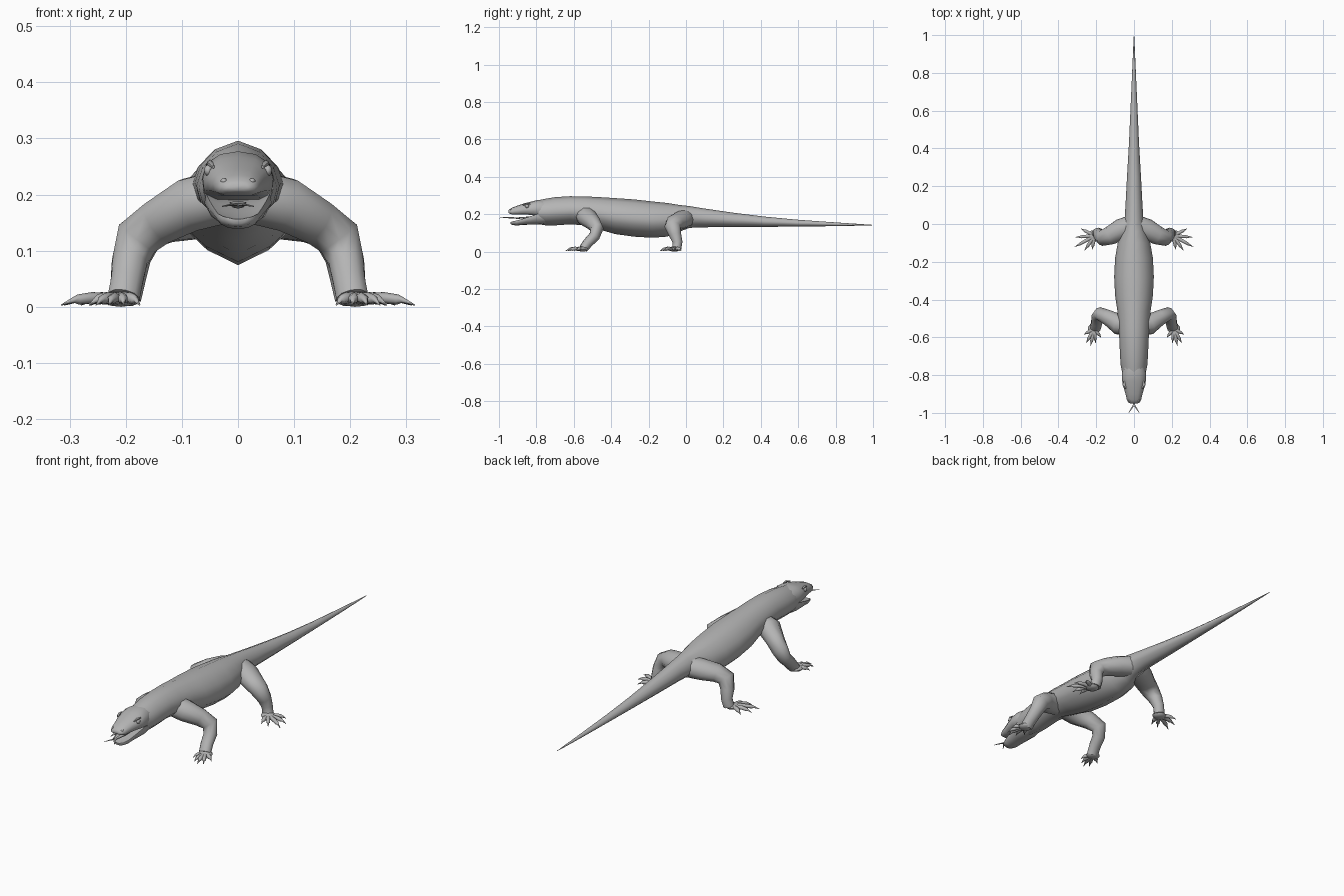
import bpy, bmesh, math
from mathutils import Vector, Matrix

cube = bpy.data.objects.get("Cube")
if cube:
    bpy.data.objects.remove(cube, do_unlink=True)

skin = bpy.data.materials.new("grey skin")
skin.use_nodes = True
GREY = (0.46, 0.46, 0.46, 1)
skin.diffuse_color = GREY
skin.node_tree.nodes["Principled BSDF"].inputs["Base Color"].default_value = GREY


def add_loft(bm, rings):
    """Bridge closed rings of points and cap both ends."""
    loops = [[bm.verts.new(p) for p in ring] for ring in rings]
    n = len(loops[0])
    for a, b in zip(loops, loops[1:]):
        for i in range(n):
            j = (i + 1) % n
            bm.faces.new((a[i], a[j], b[j], b[i]))
    bm.faces.new(loops[0])
    bm.faces.new(loops[-1])


def add_tube(bm, path, ref, sides=8):
    """Elliptical tube; each path entry is x, y, z, radius along ref, other radius."""
    pts = [Vector(p[:3]) for p in path]
    rings = []
    for i, p in enumerate(path):
        t = (pts[min(i + 1, len(pts) - 1)] - pts[max(i - 1, 0)]).normalized()
        u = (ref - t * ref.dot(t)).normalized()
        v = t.cross(u)
        angles = [2 * math.pi * k / sides for k in range(sides)]
        rings.append([pts[i] + u * p[3] * math.cos(a) + v * p[4] * math.sin(a)
                      for a in angles])
    add_loft(bm, rings)


def add_ball(bm, centre, size, segments=10):
    m = Matrix.Translation(centre) @ Matrix.Diagonal((*size, 1))
    bmesh.ops.create_uvsphere(bm, u_segments=segments, v_segments=6, radius=1, matrix=m)


def finish(bm, name, side=1):
    for v in bm.verts:
        v.co.x *= side
    bmesh.ops.recalc_face_normals(bm, faces=bm.faces)
    mesh = bpy.data.meshes.new(name)
    bm.to_mesh(mesh)
    bm.free()
    mesh.materials.append(skin)
    obj = bpy.data.objects.new(name, mesh)
    bpy.context.collection.objects.link(obj)
    bpy.ops.object.select_all(action='DESELECT')
    obj.select_set(True)
    bpy.context.view_layer.objects.active = obj
    bpy.ops.object.shade_smooth_by_angle(angle=math.radians(60))
    return obj


# Half cross-sections from the spine ridge down to the belly keel
TRUNK = [(0, 1), (.52, .8), (.86, .42), (1, 0), (.9, -.38), (.55, -.72), (0, -1)]
UPPER = [(0, 1), (.5, .88), (.88, .5), (1, -.1), (.96, -.7), (.6, -1), (0, -1)]
LOWER = [(0, .6), (.6, .7), (.95, 1), (1, .4), (.8, -.4), (.45, -.9), (0, -1)]


def profile_part(name, half, stations):
    """Loft a symmetrical section; each station is y, half width, top, bottom."""
    shape = half + [(-x, z) for x, z in half[-2:0:-1]]
    rings = []
    for y, w, top, bottom in stations:
        mid, h = (top + bottom) / 2, (top - bottom) / 2
        rings.append([Vector((x * w, y, mid + z * h)) for x, z in shape])
    bm = bmesh.new()
    add_loft(bm, rings)
    return finish(bm, name)


# Neck, trunk and tail in one skin
profile_part("body_and_tail", TRUNK, [
    (-.79, .062, .275, .147), (-.75, .07, .283, .14), (-.70, .074, .291, .14),
    (-.62, .077, .296, .146), (-.54, .082, .295, .14), (-.46, .088, .291, .117),
    (-.38, .1, .286, .094), (-.28, .105, .279, .08), (-.18, .1, .268, .074),
    (-.1, .086, .26, .08), (-.04, .066, .25, .105), (.02, .05, .243, .127),
    (.1, .045, .23, .13), (.25, .037, .208, .131), (.42, .027, .187, .132),
    (.6, .019, .17, .134), (.8, .01, .156, .136), (.94, .004, .147, .139),
    (1.0, .001, .143, .141)])

# Head with open mouth
profile_part("upper_head", UPPER, [
    (-.74, .05, .272, .185), (-.79, .064, .277, .19), (-.83, .063, .267, .196),
    (-.865, .055, .258, .199), (-.9, .045, .246, .198), (-.93, .038, .235, .198),
    (-.945, .03, .225, .204), (-.95, .018, .218, .208)])
profile_part("lower_jaw", LOWER, [
    (-.74, .05, .2, .15), (-.79, .06, .202, .144), (-.83, .054, .19, .144),
    (-.87, .045, .176, .143), (-.905, .038, .166, .139), (-.93, .028, .161, .143),
    (-.937, .014, .158, .148)])

# Forked tongue
Z = Vector((0, 0, 1))
bm = bmesh.new()
add_tube(bm, [(0, -.82, .184, .005, .016), (0, -.9, .179, .004, .011),
              (0, -.962, .182, .003, .006)], Z, 6)
for s in (1, -1):
    add_tube(bm, [(0, -.955, .182, .003, .005), (s * .012, -.975, .182, .002, .004),
                  (s * .028, -1.0, .179, .001, .001)], Z, 6)
finish(bm, "forked_tongue")

# Limb paths: shoulder or hip first, then joint, then wrist or ankle
FRONT = [(.03, -.535, .195, .058, .05), (.085, -.53, .182, .055, .05),
         (.14, -.495, .152, .042, .043), (.18, -.475, .122, .035, .042),
         (.193, -.49, .082, .03, .033), (.198, -.525, .046, .027, .03),
         (.204, -.548, .016, .024, .03)]
FRONT_TIPS = [(.175, -.6), (.203, -.63), (.23, -.645), (.253, -.63), (.265, -.585)]
HIND = [(.02, -.01, .175, .055, .05), (.07, -.03, .167, .057, .048),
        (.125, -.06, .155, .05, .042), (.168, -.073, .133, .043, .04),
        (.185, -.058, .09, .033, .032), (.19, -.045, .05, .026, .027),
        (.198, -.05, .016, .025, .027)]
HIND_TIPS = [(.222, -.135), (.262, -.14), (.315, -.122), (.31, -.07), (.28, -.025)]


def leg(name, path, palm, palm_size, tips, side):
    bm = bmesh.new()
    add_tube(bm, path, Vector((0, 1, 0)), 10)
    add_ball(bm, palm, palm_size)
    centre = Vector(palm)
    for tip in tips:
        # Knuckled toe tapering into a claw
        end = Vector((*tip, .004))
        stations = [(.15, .014, .011), (.5, .016, .01), (.72, .013, .009),
                    (.8, .012, .005), (1, .003, .001)]
        toe = []
        for f, z, r in stations:
            p = centre.lerp(end, f)
            toe.append((p.x, p.y, z, r, r))
        add_tube(bm, toe, Z, 6)
    finish(bm, name, side)


for label, s in (("left", 1), ("right", -1)):
    leg(label + "_front_leg", FRONT, (.21, -.553, .014), (.034, .03, .014),
        FRONT_TIPS, s)
    leg(label + "_hind_leg", HIND, (.208, -.062, .014), (.034, .032, .014),
        HIND_TIPS, s)

    # Eye under a brow, and nostril
    bm = bmesh.new()
    add_ball(bm, (.053, -.85, .243), (.008, .011, .01))
    finish(bm, label + "_eye", s)
    bm = bmesh.new()
    add_tube(bm, [(.052, -.832, .254, .003, .003), (.05, -.85, .256, .005, .006),
                  (.044, -.872, .249, .003, .003)], Z, 6)
    finish(bm, label + "_brow", s)
    bm = bmesh.new()
    add_ball(bm, (.025, -.935, .224), (.006, .007, .005), 8)
    finish(bm, label + "_nostril", s)
